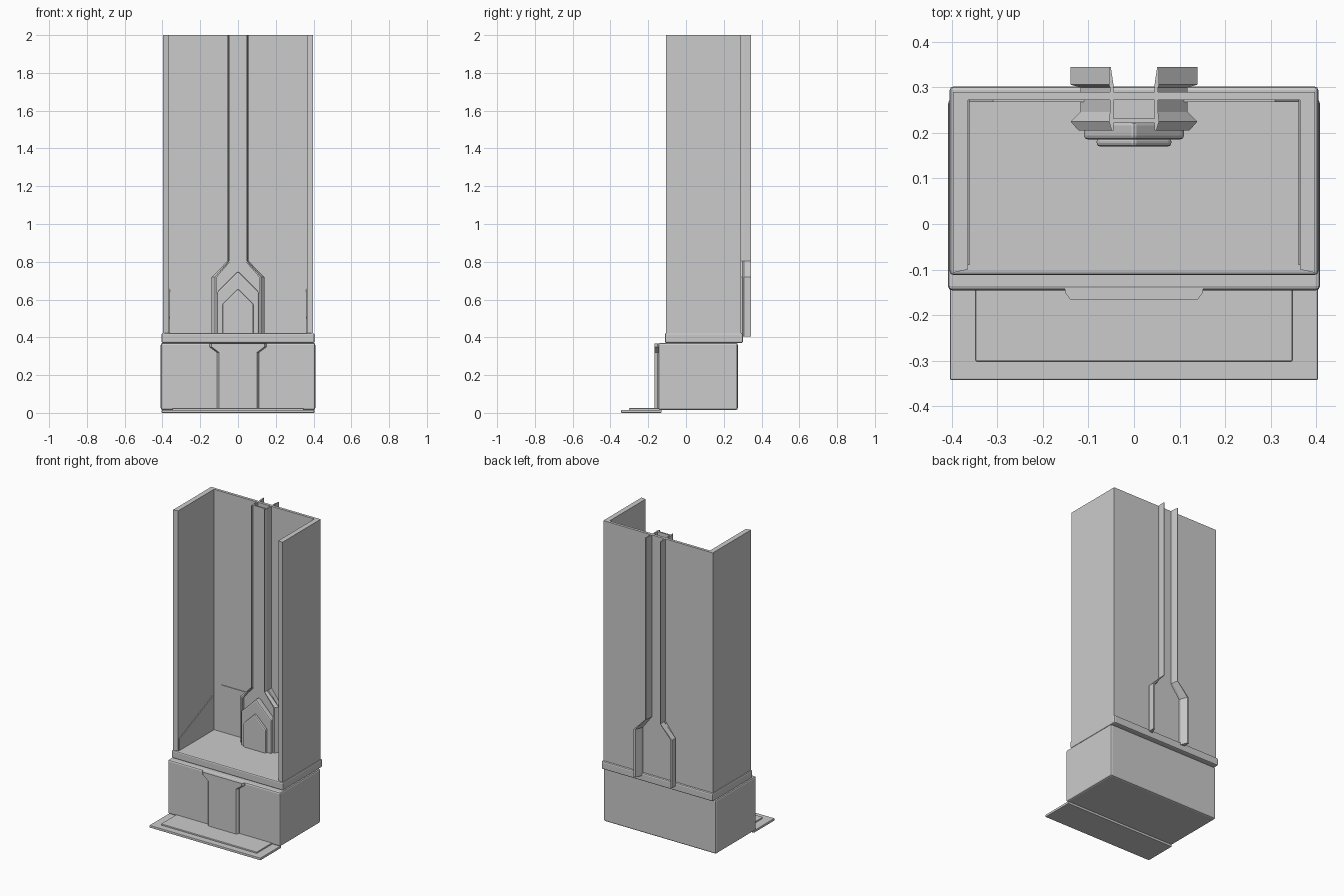
import bpy, bmesh

if "Cube" in bpy.data.objects:
    bpy.data.objects.remove(bpy.data.objects["Cube"])


def finish(name, bm, bevel=0, segments=2):
    bmesh.ops.recalc_face_normals(bm, faces=bm.faces)
    mesh = bpy.data.meshes.new(name)
    bm.to_mesh(mesh)
    bm.free()
    ob = bpy.data.objects.new(name, mesh)
    bpy.context.collection.objects.link(ob)
    if bevel:
        mod = ob.modifiers.new("bevel", "BEVEL")
        mod.width, mod.segments, mod.limit_method = bevel, segments, "ANGLE"
    return ob


def loft(name, rings, bevel=0):
    """Skin a list of equal-length point rings and cap both ends."""
    bm = bmesh.new()
    vs = [[bm.verts.new(p) for p in r] for r in rings]
    n = len(vs[0])
    for a, b in zip(vs, vs[1:]):
        for i in range(n):
            j = (i + 1) % n
            bm.faces.new((a[i], a[j], b[j], b[i]))
    bm.faces.new(vs[0])
    bm.faces.new(vs[-1])
    return finish(name, bm, bevel)


def box(name, x0, x1, y0, y1, z0, z1, bevel=0):
    return loft(name, [[(x0, y0, z), (x1, y0, z), (x1, y1, z), (x0, y1, z)]
                       for z in (z0, z1)], bevel)


def plan(name, pts, z0, z1):
    return loft(name, [[(x, y, z) for x, y in pts] for z in (z0, z1)])


def plate(name, half, y0, y1, bevel=0):
    """Symmetric front-facing plate from its right-hand (x, z) outline."""
    pts = half + [(-x, z) for x, z in reversed(half) if x > 0]
    return loft(name, [[(x, y, z) for x, z in pts] for y in (y0, y1)], bevel)


# Tall three-sided housing
plan("housing", [(-.398, -.107), (-.365, -.1), (-.365, .272), (.365, .272),
                 (.365, -.1), (.398, -.107), (.398, .29), (-.398, .29)], .41, 2)

# Ledge and base cabinet
box("ledge", -.405, .405, -.112, .302, .37, .422, .008)
box("base_cabinet", -.409, .409, -.146, .274, .015, .37, .01)

# Front T-shaped cover with tapered sides
cover = [(.112, .025), (.112, .32), (.152, .35), (.152, .368)]
back = cover + [(-x, z) for x, z in reversed(cover)]
loft("front_cover", [[(x, -.14, z) for x, z in back],
                     [(x, -.15, z) for x, z in back],
                     [(x - .012 * (1 if x > 0 else -1), -.166, z) for x, z in back]])

# Floor tray with raised inner panel
box("floor_tray", -.404, .404, -.343, -.13, 0, .016, .003)
box("tray_panel", -.348, .348, -.302, -.14, .01, .025, .003)

# Central Y-shaped plate with stacked arrow plates
plate("spine_plate", [(.118, .41), (.118, .715), (.048, .795), (.048, 2)], .222, .232)
plate("arrow_outer", [(.11, .415), (.11, .64), (0, .75)], .186, .224, .008)
plate("arrow_inner", [(.082, .415), (.082, .575), (0, .657)], .17, .19, .008)

# Mirrored channel rails that bend outward at the bottom
# levels: height, inner x, flare width
levels = [(.405, .11, .029), (.72, .11, .029), (.805, .045, .01), (2, .045, .01)]
for side, s in (("left", -1), ("right", 1)):
    rings = []
    for z, x, f in levels:
        web = .008
        rings.append([(s * (x + dx), y, z) for dx, y in (
            (0, .205), (f * .4, .205), (f, .225), (web, .246), (web, .3),
            (f, .306), (f, .345), (f * .6, .345), (0, .305), (0, .246))])
    loft(side + "_rail", rings)

    # Thin lower lining on back and side walls
    xs = [(.1, .415), (.1, .73), (.31, .73), (.362, .655), (.362, .415)]
    loft(side + "_back_lining", [[(s * x, y, z) for x, z in xs] for y in (.268, .275)])
    ys = [(.272, .415), (.272, .655), (-.09, .5), (-.09, .415)]
    loft(side + "_side_lining", [[(s * x, y, z) for y, z in ys] for x in (.361, .37)])
